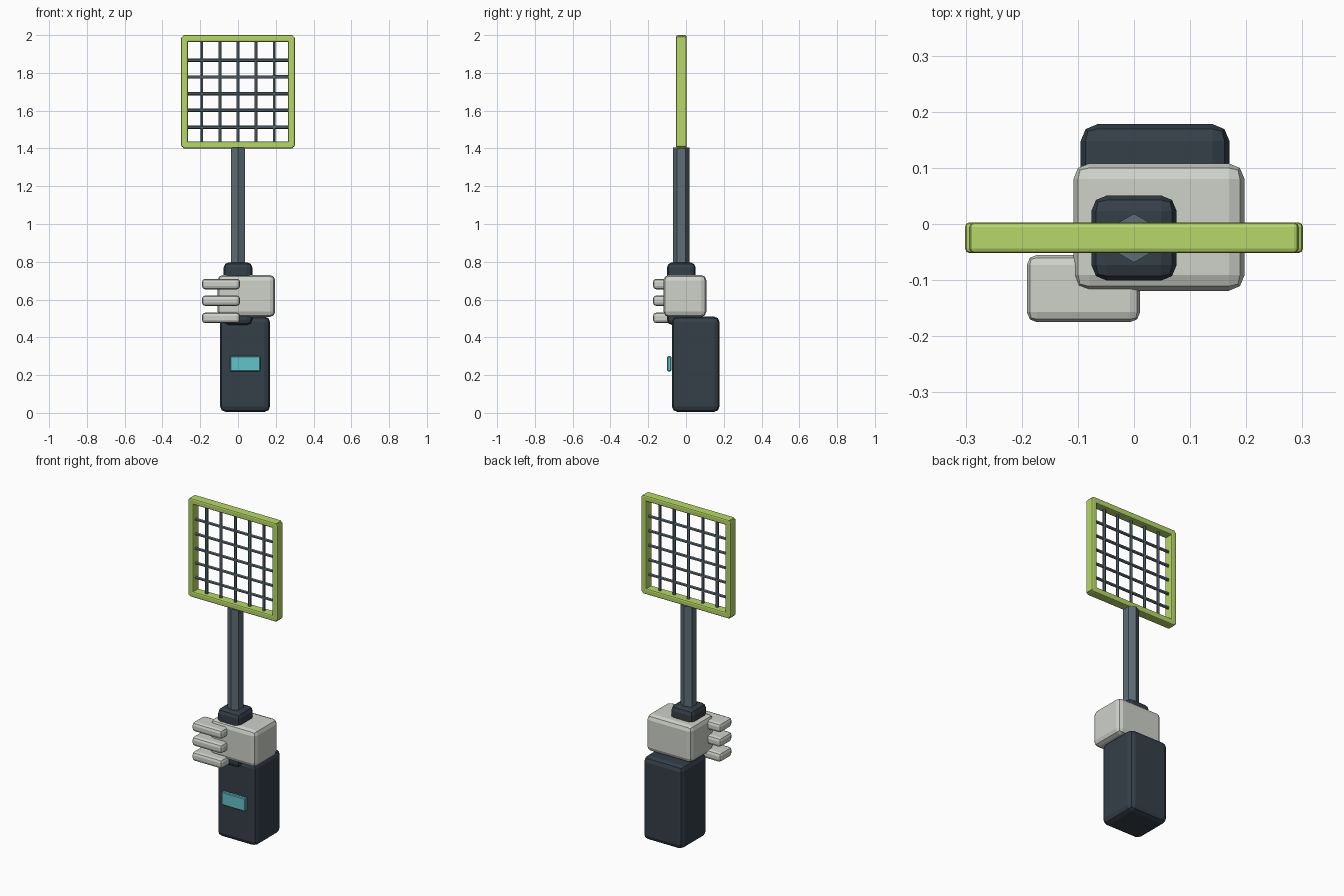
import bpy, bmesh, math
from mathutils import Matrix, Vector

if "Cube" in bpy.data.objects:
    bpy.data.objects.remove(bpy.data.objects["Cube"])


def material(name, rgb):
    m = bpy.data.materials.new(name)
    m.diffuse_color = (*rgb, 1)
    m.use_nodes = True
    m.node_tree.nodes["Principled BSDF"].inputs["Base Color"].default_value = m.diffuse_color
    return m


DARK = material("dark_navy", (0.035, 0.05, 0.065))
STEEL = material("steel", (0.11, 0.155, 0.18))
LIME = material("lime", (0.47, 0.68, 0.14))
GLOVE = material("pale_grey", (0.62, 0.64, 0.59))
TEAL = material("teal", (0.13, 0.55, 0.58))


def finish(name, bm, mat):
    me = bpy.data.meshes.new(name)
    bm.to_mesh(me)
    bm.free()
    me.materials.append(mat)
    ob = bpy.data.objects.new(name, me)
    bpy.context.collection.objects.link(ob)
    return ob


def box(name, x, y, z, bevel, mat, segments=2):
    """Bevelled box given its (min, max) range on each axis."""
    bm = bmesh.new()
    bmesh.ops.create_cube(bm, size=1)
    size = [b - a for a, b in (x, y, z)]
    centre = Vector([(a + b) / 2 for a, b in (x, y, z)])
    bmesh.ops.transform(bm, verts=bm.verts,
                        matrix=Matrix.Translation(centre) @ Matrix.Diagonal((*size, 1)))
    bmesh.ops.bevel(bm, geom=bm.edges[:], offset=bevel, segments=segments,
                    profile=0.5, affect='EDGES')
    return finish(name, bm, mat)


def rod(name, start, end, radius, mat, sides=6):
    """Straight prism between two points."""
    a, b = Vector(start), Vector(end)
    bm = bmesh.new()
    bmesh.ops.create_cone(bm, cap_ends=True, segments=sides, radius1=radius,
                          radius2=radius, depth=(b - a).length)
    turn = (b - a).to_track_quat('Z', 'Y').to_matrix().to_4x4()
    bmesh.ops.transform(bm, verts=bm.verts, matrix=Matrix.Translation((a + b) / 2) @ turn)
    return finish(name, bm, mat)


# Forearm with small display
box("forearm", (-0.095, 0.17), (-0.075, 0.178), (0.005, 0.51), 0.03, DARK)
box("display", (-0.042, 0.118), (-0.1, -0.078), (0.22, 0.3), 0.004, TEAL, 1)

# Gripping hand and fingers
box("palm", (-0.108, 0.197), (-0.119, 0.108), (0.508, 0.73), 0.028, GLOVE)
for i, z in enumerate((0.503, 0.594, 0.682)):
    box(f"finger_{i + 1}", (-0.191, 0.011), (-0.175, -0.055), (z - 0.028, z + 0.028), 0.018, GLOVE)

# Handle grip and shaft
AXIS = -0.025
box("grip", (-0.076, 0.076), (AXIS - 0.076, AXIS + 0.076), (0.465, 0.797), 0.028, DARK)
rod("shaft", (0, AXIS, 0.76), (0, AXIS, 1.405), 0.0435, STEEL)

# Square frame
DEPTH = (AXIS - 0.027, AXIS + 0.028)
for name, z in (("bottom", 1.418), ("top", 1.982)):
    box(f"frame_{name}", (-0.293, 0.293), DEPTH, (z - 0.018, z + 0.018), 0.008, LIME)
for name, s in (("left", -1), ("right", 1)):
    x = s * 0.283
    box(f"frame_{name}", (x - 0.018, x + 0.018), DEPTH, (1.408, 1.992), 0.008, LIME)

# Wire grid
for i in range(-2, 3):
    x, z = i * 0.096, 1.69 + i * 0.0885
    rod(f"wire_vertical_{i + 3}", (x, AXIS, 1.425), (x, AXIS, 1.975), 0.009, STEEL)
    rod(f"wire_horizontal_{i + 3}", (-0.275, AXIS, z), (0.275, AXIS, z), 0.009, STEEL)
